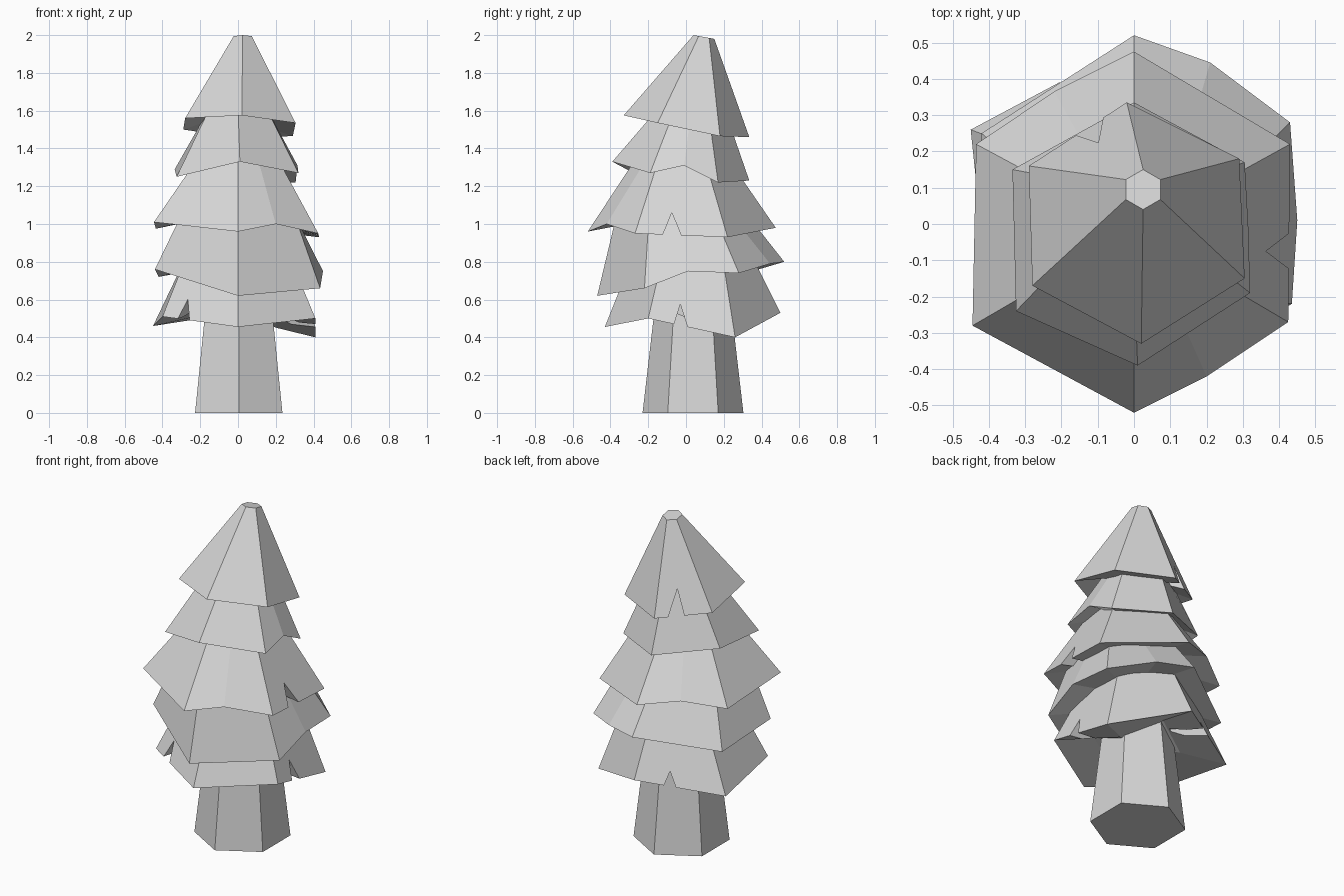
import bpy, bmesh, math
from mathutils import Vector

old = bpy.data.objects.get("Cube")
if old:
    bpy.data.objects.remove(old)

grey = bpy.data.materials.new("light_grey")
grey.use_nodes = True
colour = (0.68, 0.68, 0.68, 1)
grey.diffuse_color = colour
grey.node_tree.nodes["Principled BSDF"].inputs["Base Color"].default_value = colour


def make_object(name, bm):
    bmesh.ops.recalc_face_normals(bm, faces=bm.faces)
    mesh = bpy.data.meshes.new(name)
    bm.to_mesh(mesh)
    bm.free()
    mesh.materials.append(grey)
    obj = bpy.data.objects.new(name, mesh)
    bpy.context.collection.objects.link(obj)
    return obj


def loft(name, rings):
    """Skin a stack of equal point rings and close both ends with fans."""
    bm = bmesh.new()
    rows = [[bm.verts.new(p) for p in ring] for ring in rings]
    n = len(rows[0])
    for a, b in zip(rows, rows[1:]):
        for i in range(n):
            j = (i + 1) % n
            bm.faces.new((a[i], a[j], b[j], b[i]))
    for row in (rows[0], rows[-1]):
        hub = bm.verts.new(sum((v.co for v in row), Vector()) / n)
        for i in range(n):
            bm.faces.new((row[i], row[(i + 1) % n], hub))
    return make_object(name, bm)


def hexagon_point(angle, radius, centre):
    """Point on a hexagon outline whose corners lie on the y axis."""
    corner = angle % 60 == 30
    r = radius * (1 if corner else math.cos(math.radians(30)))
    a = math.radians(angle)
    return centre + Vector((r * math.cos(a), r * math.sin(a), 0))


def make_tier(name, rim, centre, radius, tilt=0):
    """Skirt of branches: outer slope and a shallow hollow underside."""
    rim = [Vector(p) for p in rim]
    centre = Vector(centre)
    top = []
    for p in rim:
        angle = round(math.degrees(math.atan2(p.y, p.x)) / 30) * 30
        q = hexagon_point(angle, radius, centre)
        q.z += tilt * (q.y - centre.y)
        top.append(q)
    under = [Vector((p.x * 0.5, p.y * 0.5, p.z + 0.05)) for p in rim]
    return loft(name, [top, rim, under])


def cut_notch(obj, x, y, angle, peak, base, width):
    """Cut a pointed split through the skirt, facing the given direction."""
    a = math.radians(angle)
    out = Vector((math.cos(a), math.sin(a), 0))
    side = Vector((-out.y, out.x, 0))
    low = 2 * base - peak
    bm = bmesh.new()
    ends = []
    for reach in (-0.2, 0.2):
        c = Vector((x, y, 0)) + out * reach
        ends.append([bm.verts.new(c + side * s + Vector((0, 0, z)))
                     for s, z in ((-width, low), (width, low), (0, peak))])
    for i in range(3):
        j = (i + 1) % 3
        bm.faces.new((ends[0][i], ends[0][j], ends[1][j], ends[1][i]))
    for end in ends:
        bm.faces.new(end)
    cutter = make_object("notch_cutter", bm)
    cutter.hide_render = True
    mod = obj.modifiers.new("notch", 'BOOLEAN')
    mod.operation = 'DIFFERENCE'
    mod.solver = 'EXACT'
    mod.object = cutter
    bpy.context.view_layer.objects.active = obj
    bpy.ops.object.modifier_apply(modifier=mod.name)
    bpy.data.objects.remove(cutter)


# Trunk
angles = range(30, 390, 60)
loft("trunk", [[hexagon_point(a, r, Vector((0.004, 0.037, z))) for a in angles]
               for r, z in ((0.267, 0), (0.188, 0.68))])

# Branch tiers, from the ground up
bottom = make_tier("bottom_tier", [
    (0, -0.43, 0.455), (0.41, -0.20, 0.50), (0.41, 0.26, 0.40),
    (0, 0.50, 0.53), (-0.45, 0.26, 0.46), (-0.40, -0.22, 0.51),
], (0, 0.035, 0.83), 0.315)
cut_notch(bottom, 0.41, -0.03, 0, 0.575, 0.48, 0.06)
cut_notch(bottom, -0.29, -0.28, 240, 0.60, 0.48, 0.08)
cut_notch(bottom, -0.17, 0.40, 120, 0.58, 0.50, 0.07)

make_tier("lower_tier", [
    (0, -0.47, 0.62), (0.435, -0.22, 0.66), (0.45, 0.01, 0.75),
    (0.43, 0.28, 0.74), (0.21, 0.445, 0.79), (0, 0.52, 0.80),
    (-0.42, 0.25, 0.72), (-0.44, -0.19, 0.76),
], (0, -0.025, 1.06), 0.34)

middle = make_tier("middle_tier", [
    (0, -0.52, 0.96), (0.2, -0.42, 1.0), (0.425, -0.27, 0.95),
    (0.43, 0.22, 0.93), (0, 0.475, 0.98), (-0.22, 0.365, 1.02),
    (-0.435, 0.22, 0.975), (-0.445, -0.28, 1.01),
], (0, -0.022, 1.37), 0.228)
cut_notch(middle, 0.43, -0.075, 0, 1.06, 0.95, 0.09)

make_tier("upper_tier", [
    (0.01, -0.39, 1.33), (0.32, -0.19, 1.27), (0.315, -0.01, 1.31),
    (0.305, 0.17, 1.22), (0, 0.335, 1.23),
    (-0.335, 0.15, 1.29), (-0.325, -0.24, 1.25),
], (0, 0.03, 1.62), 0.17)

top = make_tier("top_tier", [
    (0.02, -0.33, 1.575), (0.305, -0.15, 1.535), (0.29, 0.18, 1.465),
    (-0.02, 0.335, 1.46), (-0.29, 0.16, 1.50), (-0.28, -0.17, 1.56),
], (0.025, 0.095, 1.99), 0.055, tilt=-0.18)
cut_notch(top, -0.125, 0.27, 120, 1.62, 1.49, 0.08)
